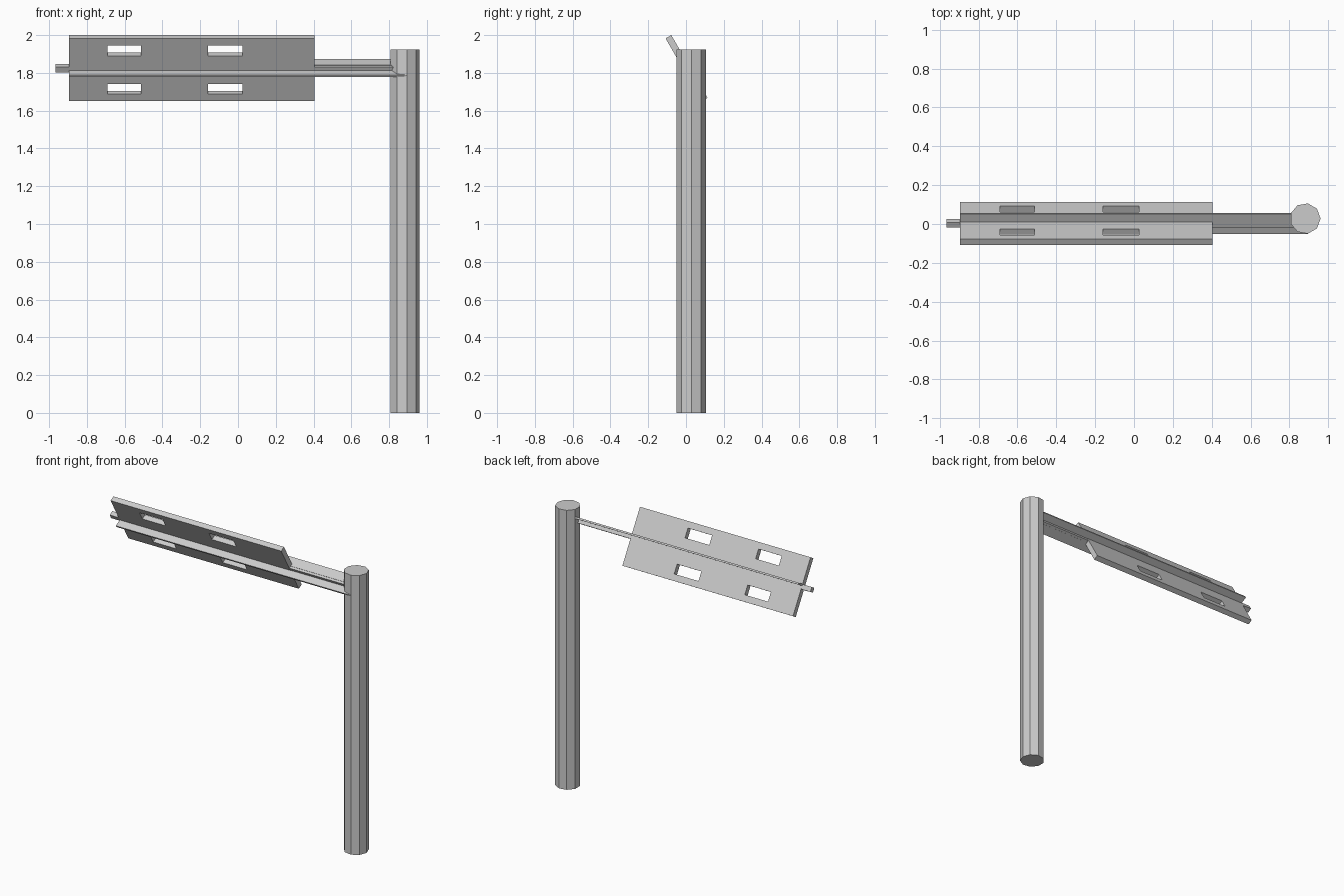
import bpy, bmesh, math
from mathutils import Matrix, Vector

if "Cube" in bpy.data.objects:
    bpy.data.objects.remove(bpy.data.objects["Cube"])

# Shared frame of the arm: x along the arm, local y = panel normal, local z = up the tilted panel
TILT = Matrix.Translation((0, 0.003, 1.825)) @ Matrix.Rotation(math.radians(30), 4, 'X')


def add_object(name, bm, matrix=Matrix.Identity(4)):
    bmesh.ops.recalc_face_normals(bm, faces=bm.faces[:])
    mesh = bpy.data.meshes.new(name)
    bm.to_mesh(mesh)
    bm.free()
    obj = bpy.data.objects.new(name, mesh)
    obj.matrix_world = matrix
    bpy.context.collection.objects.link(obj)
    return obj


def tilted_box(name, x, y, z):
    bm = bmesh.new()
    bmesh.ops.create_cube(bm, size=1)
    size = [b - a for a, b in (x, y, z)]
    mid = [(a + b) / 2 for a, b in (x, y, z)]
    bmesh.ops.scale(bm, vec=size, verts=bm.verts[:])
    bmesh.ops.translate(bm, vec=mid, verts=bm.verts[:])
    return add_object(name, bm, TILT)


# Nine-sided post with one corner pointing along +x
bm = bmesh.new()
ring = [bm.verts.new((0.881 + 0.079 * math.cos(math.tau * k / 9),
                      0.028 + 0.079 * math.sin(math.tau * k / 9), 0)) for k in range(9)]
base = bm.faces.new(ring)
ext = bmesh.ops.extrude_face_region(bm, geom=[base], use_keep_orig=True)
moved = [g for g in ext["geom"] if isinstance(g, bmesh.types.BMVert)]
bmesh.ops.translate(bm, vec=Vector((0, 0, 1.925)), verts=moved)
add_object("post", bm)

# Tilted panel: a grid of cells with the four slots left out, extruded to thickness
T = 0.0175
xs = [-0.895, -0.69, -0.513, -0.16, 0.025, 0.405]
zs = [-0.192, -0.149, -0.086, 0.086, 0.149, 0.192]
bm = bmesh.new()
grid = [[bm.verts.new((x, -T, z)) for z in zs] for x in xs]
for i in range(5):
    for j in range(5):
        if not (i in (1, 3) and j in (1, 3)):
            bm.faces.new((grid[i][j], grid[i + 1][j], grid[i + 1][j + 1], grid[i][j + 1]))
ext = bmesh.ops.extrude_face_region(bm, geom=bm.faces[:], use_keep_orig=True)
moved = [g for g in ext["geom"] if isinstance(g, bmesh.types.BMVert)]
bmesh.ops.translate(bm, vec=Vector((0, 2 * T, 0)), verts=moved)
add_object("panel", bm, TILT)

# Square core bar, poking out past the free end of the panel
tilted_box("core_bar", (-0.965, 0.88), (-0.016, 0.016), (-0.016, 0.016))

# Offset flanges stiffening the panel at the back and front
tilted_box("back_flange", (-0.895, 0.895), (0, 0.066), (0.006, 0.018))
tilted_box("front_flange", (-0.895, 0.895), (-0.066, 0), (-0.017, -0.005))
